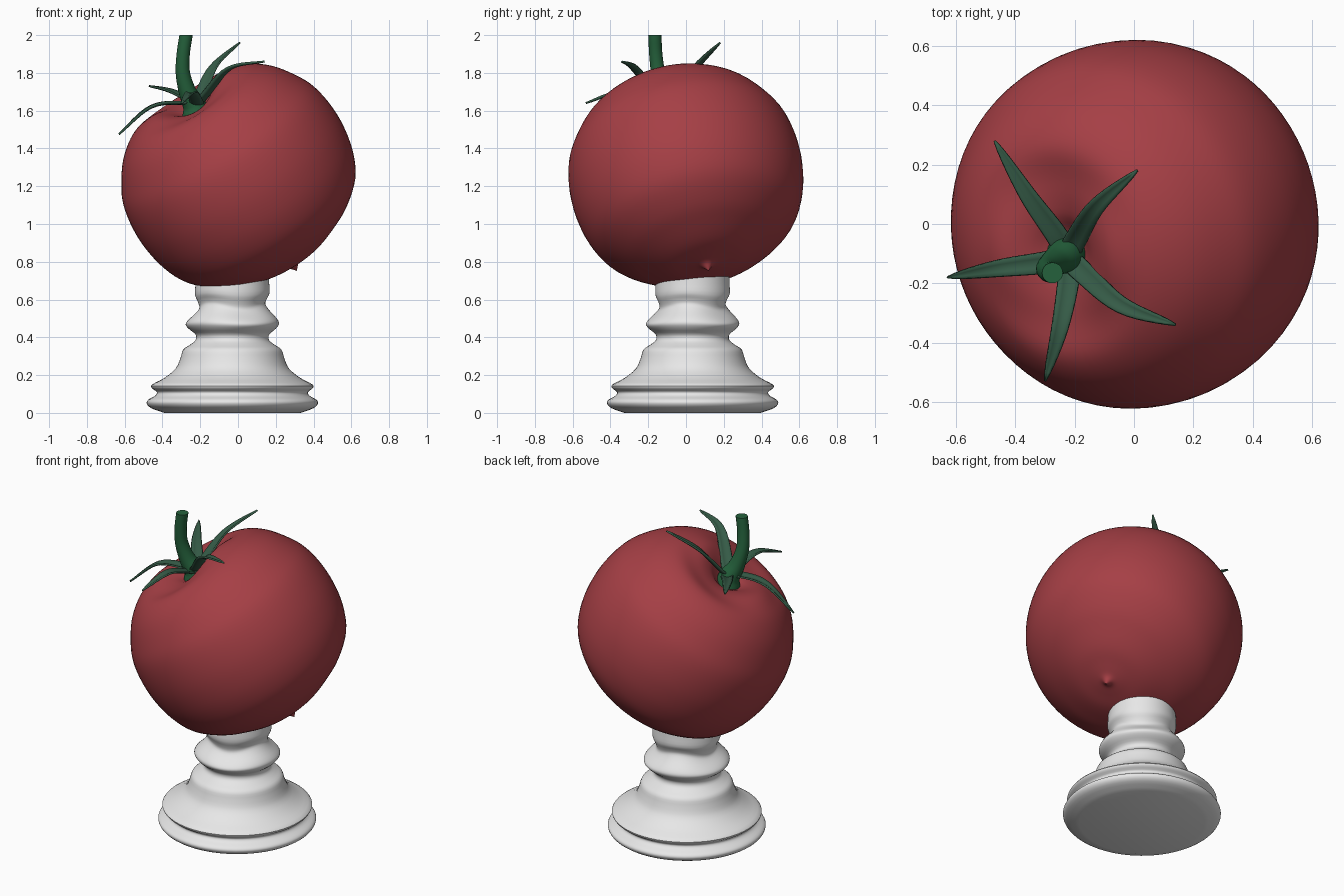
import bpy, bmesh, math
from mathutils import Vector

cube = bpy.data.objects.get("Cube")
if cube:
    bpy.data.objects.remove(cube, do_unlink=True)


def material(name, color):
    m = bpy.data.materials.new(name)
    m.diffuse_color = (*color, 1)
    m.use_nodes = True
    bsdf = next(n for n in m.node_tree.nodes if n.type == 'BSDF_PRINCIPLED')
    bsdf.inputs["Base Color"].default_value = (*color, 1)
    bsdf.inputs["Roughness"].default_value = 0.5
    return m


RED = material("tomato red", (0.38, 0.05, 0.06))
STEM = material("stem green", (0.018, 0.12, 0.045))
LEAF = material("sepal green", (0.036, 0.105, 0.063))
WHITE = material("plaster white", (0.8, 0.8, 0.8))


def smooth_path(points, steps):
    """Catmull-Rom curve through points of any dimension."""
    p = [Vector(q) for q in points]
    p = [p[0] * 2 - p[1]] + p + [p[-1] * 2 - p[-2]]
    out = []
    for i in range(1, len(p) - 2):
        a, b, c, d = p[i - 1:i + 3]
        for k in range(steps):
            t = k / steps
            out.append(b + (c - a) * (t / 2) + (a * 2 - b * 5 + c * 4 - d) * (t * t / 2)
                       + (b * 3 - a - c * 3 + d) * (t ** 3 / 2))
    return out + [p[-2]]


def loft(name, rings, mat, closed=True, angle=50):
    """Skin rings of points; closed rings are also capped."""
    bm = bmesh.new()
    rows = [[bm.verts.new(q) for q in ring] for ring in rings]
    n = len(rows[0])
    for a, b in zip(rows, rows[1:]):
        for i in range(n if closed else n - 1):
            j = (i + 1) % n
            bm.faces.new((a[i], a[j], b[j], b[i]))
    if closed:
        bm.faces.new(rows[0][::-1])
        bm.faces.new(rows[-1])
    bmesh.ops.remove_doubles(bm, verts=bm.verts, dist=0.0002)
    bmesh.ops.recalc_face_normals(bm, faces=bm.faces)
    mesh = bpy.data.meshes.new(name)
    bm.to_mesh(mesh)
    bm.free()
    ob = bpy.data.objects.new(name, mesh)
    bpy.context.collection.objects.link(ob)
    mesh.materials.append(mat)
    bpy.ops.object.select_all(action='DESELECT')
    ob.select_set(True)
    bpy.context.view_layer.objects.active = ob
    bpy.ops.object.shade_smooth_by_angle(angle=math.radians(angle))
    return ob


def angles(n):
    return [2 * math.pi * i / n for i in range(n)]


# Turned pedestal with a wavy neck
profile = [(.36, 0), (.43, .025), (.453, .05), (.445, .07), (.41, .09), (.4, .11),
           (.425, .13), (.425, .15), (.36, .185), (.3, .235), (.275, .29), (.26, .335),
           (.225, .36), (.195, .385), (.195, .415), (.23, .445), (.247, .47), (.235, .495),
           (.195, .535), (.175, .565), (.182, .595), (.197, .63), (.195, .69), (.193, .76)]
rings = []
for r, z in smooth_path(profile, 3):
    wave = .014 * max(0, 1 - abs(z - .56) / .12)
    rings.append([(-.03 + r * math.cos(a), .035 + r * math.sin(a),
                   z + wave * math.cos(3 * a + .6)) for a in angles(64)])
loft("pedestal", rings, WHITE)

# Tilted tomato body, with a furrow running across the stem hollow
axis = Vector((-.52, -.2, .83)).normalized()
side = (Vector((0, 1, 0)) - axis * axis.y).normalized()
across = side.cross(axis)
center = Vector((0, 0, 1.25))
profile = [(.0001, -.6), (.014, -.583), (.04, -.562), (.1, -.55), (.2, -.53), (.31, -.485),
           (.42, -.425), (.53, -.325), (.59, -.2), (.617, -.06), (.617, .07), (.595, .19),
           (.55, .285), (.475, .39), (.385, .465), (.3, .502), (.21, .515), (.13, .48),
           (.06, .42), (.0001, .395)]
rings = []
for r, h in smooth_path(profile, 4):
    r = max(r, .0001)
    furrow = .06 * math.exp(-((r - .22) / .12) ** 2) if h > 0 else 0
    rings.append([center + axis * (h - furrow * math.sin(a) ** 2)
                  + across * r * math.cos(a) + side * r * math.sin(a) for a in angles(72)])
loft("tomato_body", rings, RED, angle=70)

# Curved stem: x, y, z and radius along the path
path = smooth_path([Vector(q) for q in (
    (-.22, -.1, 1.57, .075), (-.23, -.105, 1.625, .063), (-.267, -.128, 1.7, .047),
    (-.292, -.148, 1.8, .038), (-.29, -.16, 1.9, .035), (-.275, -.165, 2, .035))], 5)
rings = []
for i, q in enumerate(path):
    tangent = (path[min(i + 1, len(path) - 1)] - path[max(i - 1, 0)]).to_3d().normalized()
    if i == len(path) - 1:
        tangent = Vector((0, 0, 1))
    u = Vector((0, 1, 0)).cross(tangent).normalized()
    v = tangent.cross(u)
    rings.append([q.to_3d() + (u * math.cos(a) + v * math.sin(a)) * q.w for a in angles(20)])
loft("stem", rings, STEM)

# Five pointed sepals radiating from the stem base
sepals = {
    "back_right": [(-.26, -.04, 1.65), (-.36, .1, 1.7), (-.47, .28, 1.73)],
    "back_left": [(-.195, -.05, 1.68), (-.125, .06, 1.83), (.01, .18, 1.96)],
    "right": [(-.3, -.13, 1.635), (-.46, -.15, 1.615), (-.63, -.18, 1.475)],
    "front": [(-.22, -.18, 1.64), (-.25, -.35, 1.69), (-.3, -.53, 1.64)],
    "left": [(-.165, -.17, 1.68), (-.04, -.275, 1.82), (.14, -.34, 1.86)],
}
for name, points in sepals.items():
    path = smooth_path([(-.225, -.11, 1.61)] + points, 6)
    rings = []
    for i, q in enumerate(path):
        t = i / (len(path) - 1)
        d = path[min(i + 1, len(path) - 1)] - path[max(i - 1, 0)]
        w = .002 + .046 * (1 - t) ** .8 * (.7 + .9 * t)
        flat = Vector((-d.y, d.x, 0)).normalized()
        lift = flat.cross(d).normalized()
        lift = lift if lift.z > 0 else -lift
        rings.append([q + flat * w * s + lift * w * .35 * s * s for s in (-1, -.5, 0, .5, 1)])
    ob = loft("sepal_" + name, rings, LEAF, closed=False)
    thick = ob.modifiers.new("thickness", 'SOLIDIFY')
    thick.thickness = .01
    thick.offset = 0
